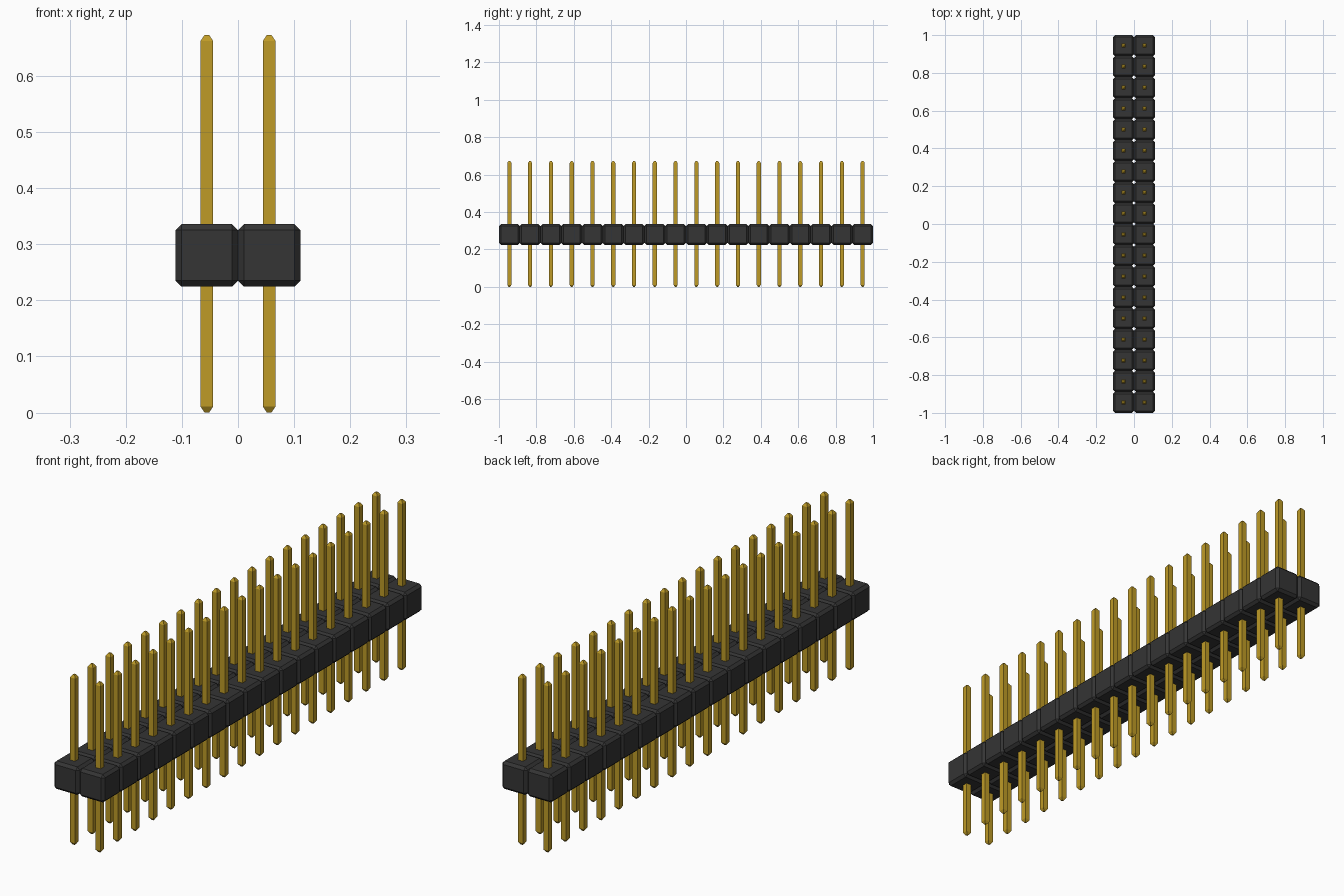
import bpy
import bmesh

cube = bpy.data.objects.get("Cube")
if cube:
    bpy.data.objects.remove(cube, do_unlink=True)

ROWS = 18
PITCH = 2.0 / ROWS
BLOCK_Z = 0.28        # centre height of the plastic housing
CHAMFER = 0.0105
PIN_HALF = 0.0112
TIP_HALF = 0.004
PIN_TOP = 0.673
TIP = 0.0107


def make_material(name, rgb, metallic=0.0):
    mat = bpy.data.materials.new(name)
    mat.use_nodes = True
    colour = (*rgb, 1.0)
    mat.diffuse_color = colour
    bsdf = mat.node_tree.nodes["Principled BSDF"]
    bsdf.inputs["Base Color"].default_value = colour
    return mat


def make_part(name, bm, mat):
    """Turn a single cell into an object and repeat it over the 2 x 18 grid."""
    bmesh.ops.recalc_face_normals(bm, faces=bm.faces)
    mesh = bpy.data.meshes.new(name)
    bm.to_mesh(mesh)
    bm.free()
    mesh.materials.append(mat)
    obj = bpy.data.objects.new(name, mesh)
    bpy.context.collection.objects.link(obj)
    obj.location = (-PITCH / 2, -1 + PITCH / 2, 0)
    for label, count, step in (("columns", 2, (PITCH, 0, 0)),
                               ("rows", ROWS, (0, PITCH, 0))):
        array = obj.modifiers.new(label, 'ARRAY')
        array.count = count
        array.use_relative_offset = False
        array.use_constant_offset = True
        array.constant_offset_displace = step
    return obj


plastic = make_material("dark grey plastic", (0.035, 0.035, 0.035))
gold = make_material("gold metal", (0.52, 0.33, 0.02))

# Housing: touching cubes with every edge chamfered
bm = bmesh.new()
bmesh.ops.create_cube(bm, size=PITCH)
bmesh.ops.translate(bm, verts=bm.verts, vec=(0, 0, BLOCK_Z))
bmesh.ops.bevel(bm, geom=bm.edges[:], offset=CHAMFER, segments=1,
                affect='EDGES', profile=0.5)
make_part("housing_blocks", bm, plastic)

# Pins: square rods with tapered tips at both ends
bm = bmesh.new()
rings = []
for half, z in ((TIP_HALF, 0), (PIN_HALF, TIP),
                (PIN_HALF, PIN_TOP - TIP), (TIP_HALF, PIN_TOP)):
    rings.append([bm.verts.new((sx * half, sy * half, z))
                  for sx, sy in ((-1, -1), (1, -1), (1, 1), (-1, 1))])
for low, high in zip(rings, rings[1:]):
    for i in range(4):
        j = (i + 1) % 4
        bm.faces.new((low[i], low[j], high[j], high[i]))
bm.faces.new(rings[0][::-1])
bm.faces.new(rings[-1])
make_part("contact_pins", bm, gold)
